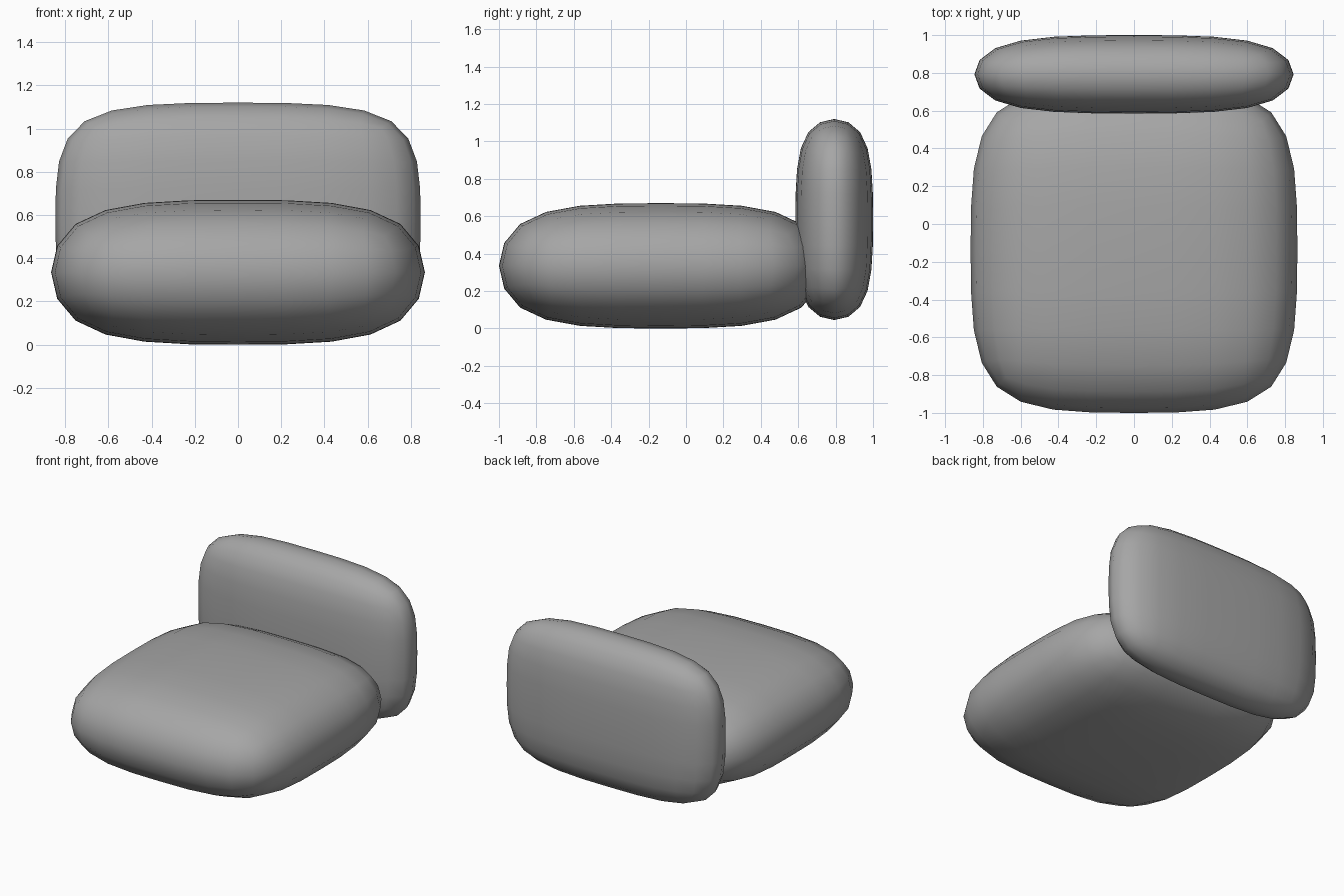
import bpy
import bmesh
from mathutils import Vector

old = bpy.data.objects.get("Cube")
if old:
    bpy.data.objects.remove(old, do_unlink=True)

# Grey upholstery
fabric = bpy.data.materials.new("grey_fabric")
fabric.use_nodes = True
grey = (0.38, 0.38, 0.38, 1)
fabric.diffuse_color = grey
fabric.node_tree.nodes["Principled BSDF"].inputs["Base Color"].default_value = grey


def cushion(name, low, high, split_axes):
    """Soft block filling the box low-high, from a cage halved along split_axes."""
    bm = bmesh.new()
    bmesh.ops.create_cube(bm, size=2)
    for axis in split_axes:
        bmesh.ops.bisect_plane(bm, geom=bm.verts[:] + bm.edges[:] + bm.faces[:],
                               plane_co=(0, 0, 0), plane_no=axis)
    mesh = bpy.data.meshes.new(name)
    bm.to_mesh(mesh)
    bm.free()
    mesh.materials.append(fabric)
    obj = bpy.data.objects.new(name, mesh)
    bpy.context.collection.objects.link(obj)
    bpy.context.view_layer.objects.active = obj

    # Round the cage, then fit it to the box
    soft = obj.modifiers.new("soften", 'SUBSURF')
    soft.levels = soft.render_levels = 2
    bpy.ops.object.modifier_apply(modifier=soft.name)
    low, high = Vector(low), Vector(high)
    for v in mesh.vertices:
        v.co.z += 0
    reach = [max(abs(v.co[i]) for v in mesh.vertices) for i in range(3)]
    half = (high - low) / 2
    for v in mesh.vertices:
        v.co = Vector(v.co[i] * half[i] / reach[i] for i in range(3))
    mesh.shade_smooth()
    obj.location = (low + high) / 2
    return obj


X, Y, Z = (1, 0, 0), (0, 1, 0), (0, 0, 1)
cushion("seat_cushion", (-0.865, -1, 0), (0.865, 0.73, 0.67), (X, Y))
cushion("back_cushion", (-0.845, 0.585, 0.045), (0.845, 1, 1.12), (X, Z))
